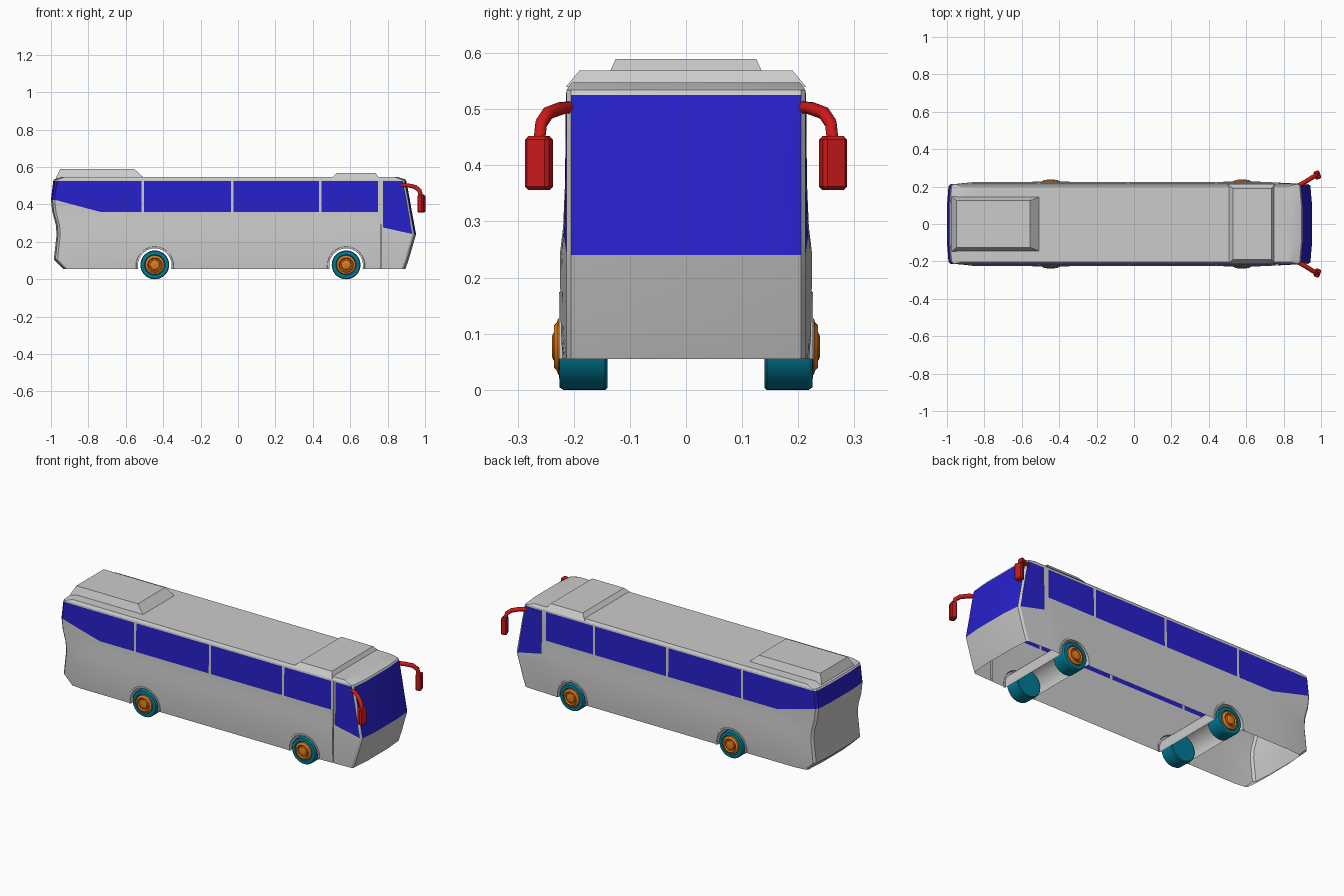
import bpy, bmesh, math
from mathutils import Vector

if "Cube" in bpy.data.objects:
    bpy.data.objects.remove(bpy.data.objects["Cube"])

def material(name, col):
    m = bpy.data.materials.new(name)
    m.diffuse_color = (*col, 1)
    m.use_nodes = True
    m.node_tree.nodes["Principled BSDF"].inputs["Base Color"].default_value = m.diffuse_color
    return m

GLASS = material("glass_blue", (0.02, 0.015, 0.6))
TEAL = material("tyre_teal", (0.0, 0.2, 0.3))
ORANGE = material("hub_orange", (0.75, 0.2, 0.01))
RED = material("mirror_red", (0.6, 0.01, 0.01))

def finish(name, bm, mat=None, angle=30):
    me = bpy.data.meshes.new(name)
    bm.to_mesh(me)
    bm.free()
    ob = bpy.data.objects.new(name, me)
    bpy.context.collection.objects.link(ob)
    if mat:
        me.materials.append(mat)
    bpy.ops.object.select_all(action='DESELECT')
    ob.select_set(True)
    bpy.context.view_layer.objects.active = ob
    bpy.ops.object.shade_smooth_by_angle(angle=math.radians(angle))
    return ob

def loft(bm, rings, caps=True):
    vs = [[bm.verts.new(p) for p in r] for r in rings]
    n = len(vs[0])
    for a, b in zip(vs, vs[1:]):
        for i in range(n):
            bm.faces.new((a[i], a[(i + 1) % n], b[(i + 1) % n], b[i]))
    if caps:
        bm.faces.new(vs[0])
        bm.faces.new(vs[-1])
    bmesh.ops.recalc_face_normals(bm, faces=bm.faces)

def lathe(name, prof, x, z, side, mat=None, a0=0, a1=360, segs=40):
    # turn a (radius, y) profile round an axle at x, z
    bm = bmesh.new()
    rows = []
    for i in range(segs + 1):
        a = math.radians(a0 + (a1 - a0) * i / segs)
        rows.append([bm.verts.new((x + r * math.cos(a), side * y, z + r * math.sin(a))) for r, y in prof])
    for p, q in zip(rows, rows[1:]):
        for i in range(len(prof) - 1):
            bm.faces.new((p[i], p[i + 1], q[i + 1], q[i]))
    bmesh.ops.remove_doubles(bm, verts=bm.verts, dist=1e-5)
    bmesh.ops.dissolve_degenerate(bm, edges=bm.edges, dist=1e-6)
    bmesh.ops.recalc_face_normals(bm, faces=bm.faces)
    return finish(name, bm, mat)

# Body levels: z, rear x, front x, half width
LEVELS = [(.055, -.935, .895, .22), (.105, -.985, .913, .223), (.24, -.97, .952, .225),
          (.29, -.974, .943, .219), (.36, -.993, .93, .216), (.425, -1.0, .919, .215),
          (.525, -.988, .9, .214), (.534, -.983, .895, .213), (.548, -.94, .85, .203)]

def ring(z, xr, xf, hw):
    e = min(hw, .213)
    half = [(xr, .1), (xr + .008, e - .012), (xr + .02, e), (-.85, hw), (.7, hw),
            (xf - .02, e), (xf - .009, e - .008), (xf, .1)]
    return [(x, y, z) for x, y in half] + [(x, -y, z) for x, y in reversed(half)]

bm = bmesh.new()
loft(bm, [ring(*l) for l in LEVELS])

# Cut lines for the window edges
DIVIDERS = (-.51, -.03, .44)
def cut(co, no, test=lambda f: True):
    bm.normal_update()
    fs = [f for f in bm.faces if test(f)]
    geom = list({e for f in fs for e in [*f.verts, *f.edges]}) + fs
    bmesh.ops.bisect_plane(bm, geom=geom, plane_co=co, plane_no=no, dist=1e-5)

for x in [d + s for d in DIVIDERS for s in (-.007, .007)] + [-.735, .748, .775]:
    cut((x, 0, 0), (1, 0, 0))

def slope(x, a, b):
    return a[1] + (b[1] - a[1]) * (x - a[0]) / (b[0] - a[0])

REAR = ((-.735, .36), (-.98, .425))
FRONT = ((.775, .277), (.94, .24))
for (a, b), test in ((REAR, lambda c: c.x < -.735), (FRONT, lambda c: c.x > .775)):
    cut((a[0], 0, a[1]), (-(b[1] - a[1]), 0, b[0] - a[0]),
        lambda f: abs(f.normal.y) > .9 and test(f.calc_center_median()))

def is_glass(f):
    c, n = f.calc_center_median(), f.normal
    if not .24 < c.z < .525:
        return False
    if abs(n.y) > .9:
        if c.x > .775:
            return c.z > slope(c.x, *FRONT)
        if c.x < -.735:
            return c.z > max(.36, slope(c.x, *REAR))
        return c.z > .36 and c.x < .748 and all(abs(c.x - d) > .008 for d in DIVIDERS)
    return n.x > .9 or (n.x < -.2 and c.z > .425)

bm.normal_update()
for f in bm.faces:
    f.material_index = int(is_glass(f))
shell = finish("shell", bm)
shell.data.materials.append(None)
shell.data.materials.append(GLASS)

# Wheel tunnels and door seam are cut from the shell
AXLES = (-.445, .578)
bm = bmesh.new()
for ax in AXLES:
    c = [(ax + .09 * math.cos(t * math.pi / 20), .075 + .09 * math.sin(t * math.pi / 20)) for t in range(40)]
    loft(bm, [[(x, y, z) for x, z in c] for y in (-.3, .3)])
loft(bm, [[(x, y, z) for x, y in ((.762, -.3), (.767, -.3), (.767, -.209), (.762, -.209))] for z in (.03, .53)])
cutter = finish("cutter", bm)
cutter.hide_render = True
mod = shell.modifiers.new("cut", 'BOOLEAN')
mod.operation, mod.solver, mod.object = 'DIFFERENCE', 'EXACT', cutter
ev = shell.evaluated_get(bpy.context.evaluated_depsgraph_get())
bm = bmesh.new()
bm.from_mesh(ev.to_mesh())

# Open underside, then split into body and windows
bm.normal_update()
bmesh.ops.delete(bm, geom=[f for f in bm.faces if f.normal.z < -.9 and f.calc_center_median().z < .06], context='FACES')
panes = bm.copy()
for b, drop in ((bm, 1), (panes, 0)):
    bmesh.ops.delete(b, geom=[f for f in b.faces if f.material_index == drop], context='FACES')
    for f in b.faces:
        f.material_index = 0
finish("body", bm, angle=20)
finish("windows", panes, GLASS, 20)
for ob in (shell, cutter):
    bpy.data.objects.remove(ob)

# Roof units: base and top rectangles
def roof_unit(name, base, top):
    bm = bmesh.new()
    loft(bm, [[(x0, -y, z), (x1, -y, z), (x1, y, z), (x0, y, z)] for x0, x1, y, z in (base, top)])
    finish(name, bm)

roof_unit("rear_roof_unit", (-.975, -.5, .148, .54), (-.95, -.555, .125, .59))
roof_unit("front_roof_unit", (.5, .755, .214, .54), (.53, .735, .19, .569))

# Wheels and arches
TYRE = [(0, .14), (.073, .14), (.077, .144), (.077, .219), (.073, .225), (.055, .226), (.05, .218), (.05, .2)]
HUB = [(.052, .215), (.05, .228), (.043, .23), (.038, .235), (.033, .228), (.027, .228),
       (.025, .236), (.018, .239), (0, .239)]
ARCH = [(.09, .205), (.09, .226), (.099, .226), (.104, .215)]
for end, ax in zip(("rear", "front"), AXLES):
    for side, s in (("near", -1), ("far", 1)):
        lathe(f"{end}_{side}_tyre", TYRE, ax, .077, s, TEAL)
        lathe(f"{end}_{side}_hub", HUB, ax, .077, s, ORANGE)
        lathe(f"{end}_{side}_arch", ARCH, ax, .075, s, None, -11.5, 191.5, 24)

# Mirrors: bent arm and hanging head
ARM = [(.85, .19, .505), (.91, .222, .502), (.948, .246, .493), (.97, .258, .475), (.979, .262, .44)]
for side, s in (("near", -1), ("far", 1)):
    cu = bpy.data.curves.new(f"{side}_mirror_arm", 'CURVE')
    cu.dimensions = '3D'
    cu.bevel_depth, cu.bevel_resolution, cu.use_fill_caps = .012, 1, True
    sp = cu.splines.new('POLY')
    sp.points.add(len(ARM) - 1)
    for p, (x, y, z) in zip(sp.points, ARM):
        p.co = (x, s * y, z, 1)
    cu.materials.append(RED)
    bpy.context.collection.objects.link(bpy.data.objects.new(cu.name, cu))
    bm = bmesh.new()
    bmesh.ops.create_cube(bm, size=1)
    bmesh.ops.scale(bm, vec=(.033, .045, .096), verts=bm.verts)
    bmesh.ops.bevel(bm, geom=bm.edges[:], offset=.006, segments=1, affect='EDGES')
    head = finish(f"{side}_mirror_head", bm, RED)
    head.location = (.98, s * .262, .404)
    head.rotation_euler.z = s * math.radians(20)
